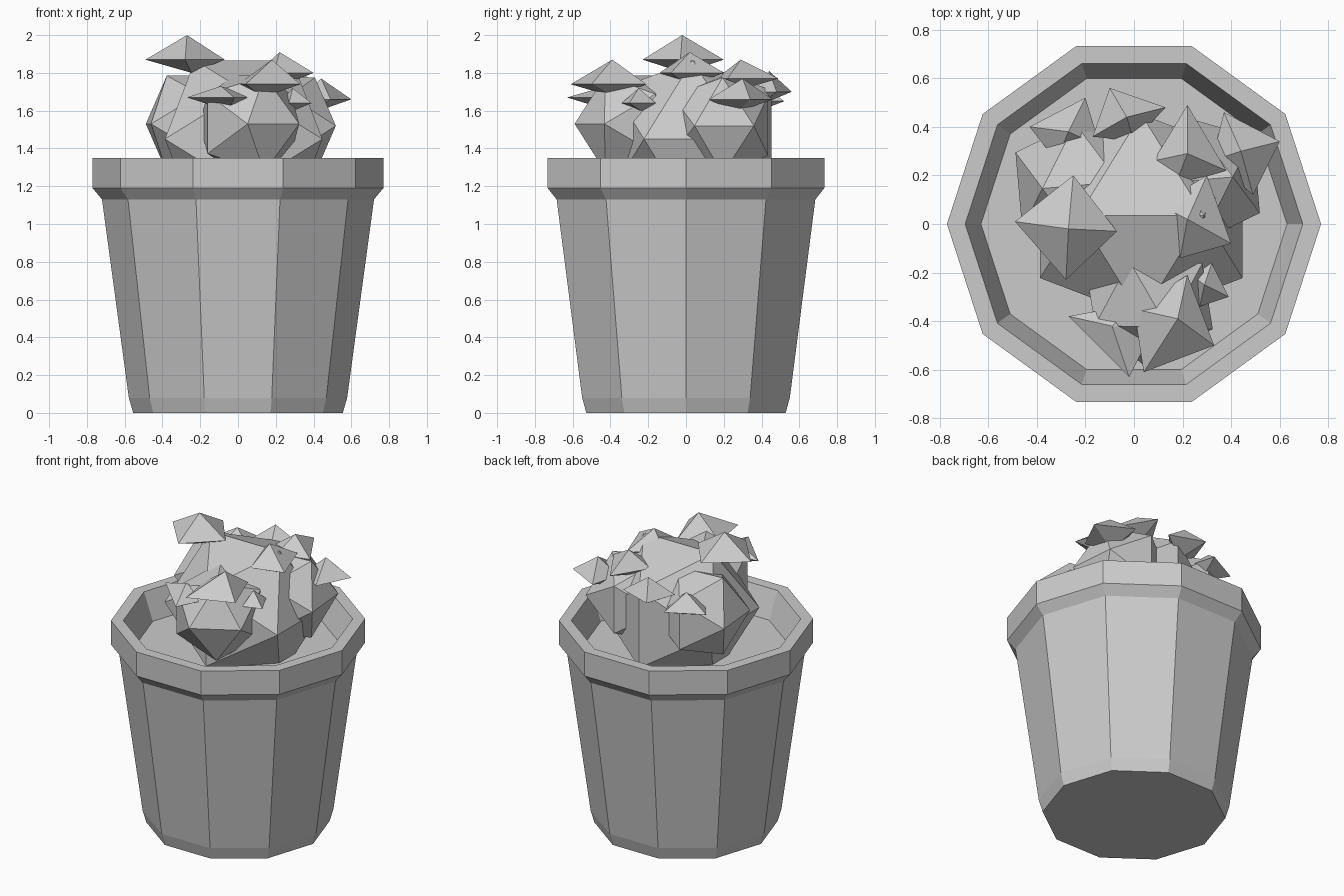
import bpy, bmesh, math
from mathutils import Vector, Matrix

cube = bpy.data.objects.get("Cube")
if cube:
    bpy.data.objects.remove(cube, do_unlink=True)

grey = bpy.data.materials.new("plain grey")
grey.use_nodes = True
grey.diffuse_color = (0.6, 0.6, 0.6, 1)
grey.node_tree.nodes["Principled BSDF"].inputs["Base Color"].default_value = (0.6, 0.6, 0.6, 1)


def add_object(name, bm):
    bmesh.ops.recalc_face_normals(bm, faces=bm.faces)
    mesh = bpy.data.meshes.new(name)
    bm.to_mesh(mesh)
    bm.free()
    mesh.materials.append(grey)
    obj = bpy.data.objects.new(name, mesh)
    bpy.context.scene.collection.objects.link(obj)
    return obj


def lathe(name, profile, sides):
    """Closed faceted pot: rings joined by quads, both ends capped."""
    bm = bmesh.new()
    rings = []
    for r, z in profile:
        angles = [math.tau * i / sides for i in range(sides)]
        rings.append([bm.verts.new((r * math.cos(a), r * math.sin(a), z)) for a in angles])
    for low, high in zip(rings, rings[1:]):
        for i in range(sides):
            j = (i + 1) % sides
            bm.faces.new((low[i], low[j], high[j], high[i]))
    bm.faces.new(rings[0])
    bm.faces.new(rings[-1])
    return add_object(name, bm)


def lobe(name, center, radius, turn=0):
    """Twenty-sided lump, turned so one edge lies level on top."""
    bm = bmesh.new()
    phi = (1 + math.sqrt(5)) / 2
    s = radius / math.hypot(1, phi)
    for a in (-s, s):
        for b in (-s * phi, s * phi):
            for co in ((a, 0, b), (0, b, a), (b, a, 0)):
                bm.verts.new(co)
    bmesh.ops.convex_hull(bm, input=bm.verts)
    bm.transform(Matrix.Translation(center) @ Matrix.Rotation(math.radians(turn), 4, "Z"))
    return add_object(name, bm)


def leaf(name, apex, corners, base_z, depth=0.07):
    """Four-sided pointed leaf cluster with a shallow underside."""
    bm = bmesh.new()
    ring = [bm.verts.new((x, y, base_z)) for x, y in corners]
    middle = sum((v.co for v in ring), Vector()) / len(ring)
    top = bm.verts.new(apex)
    bottom = bm.verts.new((middle.x * 0.9, middle.y * 0.9, base_z - depth))
    for i, v in enumerate(ring):
        w = ring[(i + 1) % len(ring)]
        bm.faces.new((v, w, top))
        bm.faces.new((w, v, bottom))
    return add_object(name, bm)


# Ten-sided pot with rim, sloped inner wall and soil
lathe("pot", [(0.555, 0), (0.578, 0.08), (0.72, 1.13), (0.77, 1.19),
              (0.77, 1.35), (0.695, 1.35), (0.63, 1.17)], 10)

# Foliage mass
lobe("foliage_core", (0.03, 0.035, 1.45), 0.49)
lobe("foliage_right", (-0.22, 0.16, 1.53), 0.3, 5)
lobe("foliage_left", (0.25, 0.18, 1.52), 0.3, 5)
lobe("foliage_front", (0.06, -0.29, 1.53), 0.3, -60)

# Pointed leaf clusters
leaf("leaf_top", (-0.27, -0.02, 2.0),
     [(-0.49, 0.01), (-0.25, 0.2), (-0.07, -0.03), (-0.28, -0.23)], 1.87)
leaf("leaf_upper_left", (0.22, 0.02, 1.91),
     [(0.1, 0.08), (0.3, 0.2), (0.4, -0.08), (0.19, -0.14)], 1.8)
leaf("leaf_front_left", (0.18, -0.39, 1.87),
     [(0, -0.35), (0.22, -0.21), (0.33, -0.5), (0.04, -0.61)], 1.74)
leaf("leaf_front", (-0.09, -0.42, 1.73),
     [(-0.27, -0.38), (0, -0.33), (0.07, -0.45), (-0.02, -0.63)], 1.67)
leaf("leaf_left", (0.44, 0.3, 1.77),
     [(0.37, 0.46), (0.6, 0.34), (0.49, 0.12), (0.32, 0.26)], 1.66)
leaf("leaf_back_left", (0.22, 0.29, 1.87),
     [(0.22, 0.49), (0.08, 0.26), (0.17, 0.16), (0.38, 0.22)], 1.77)
leaf("leaf_back", (-0.03, 0.44, 1.81),
     [(-0.1, 0.56), (0.13, 0.48), (0, 0.34), (-0.17, 0.36)], 1.7)
leaf("leaf_back_right", (-0.27, 0.38, 1.75),
     [(-0.2, 0.52), (-0.43, 0.4), (-0.32, 0.26), (-0.14, 0.32)], 1.65)
leaf("leaf_small_left", (0.29, -0.25, 1.72),
     [(0.22, -0.2), (0.32, -0.16), (0.39, -0.3), (0.27, -0.34)], 1.64, 0.05)
